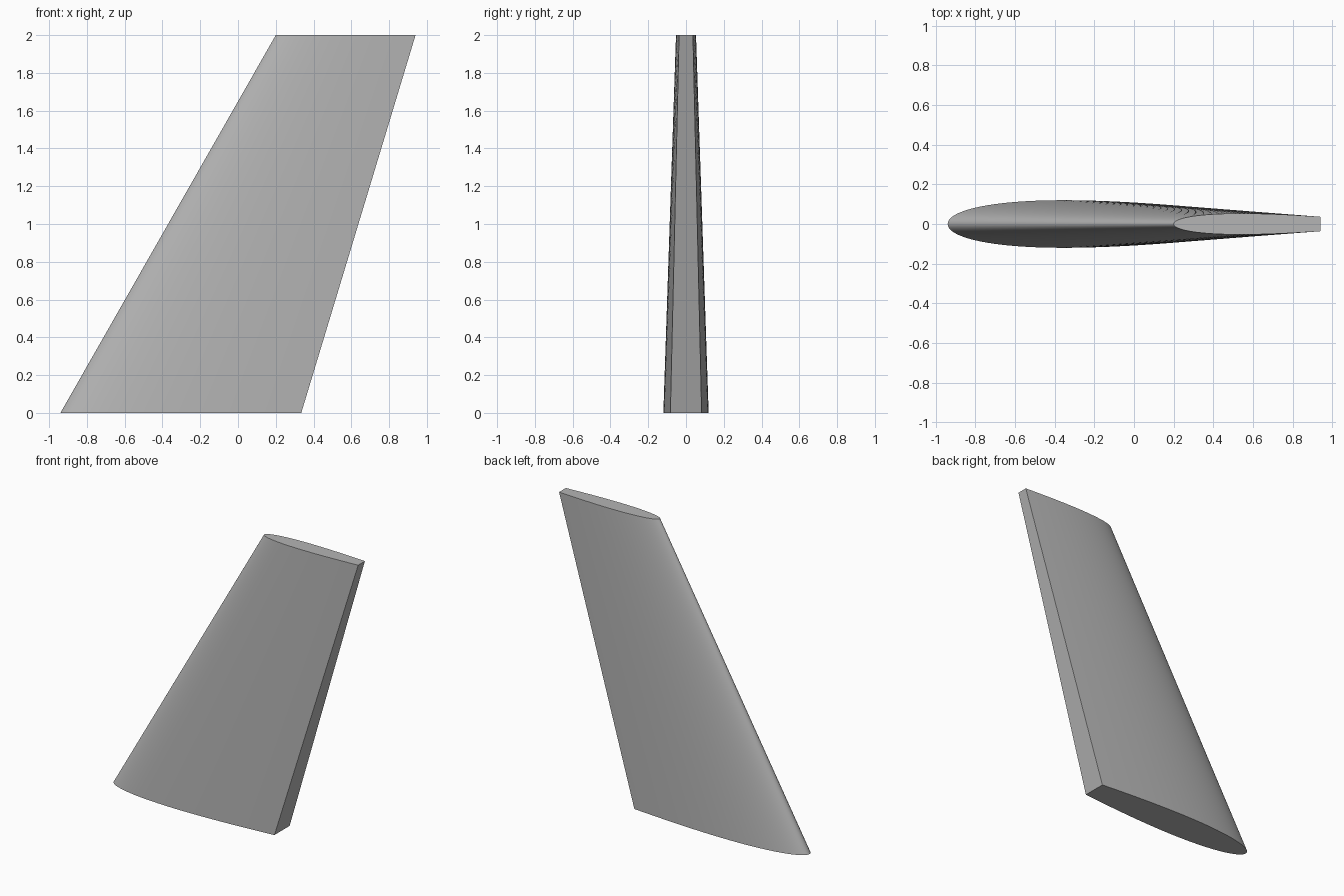
import bpy
import bmesh
import math

cube = bpy.data.objects.get("Cube")
if cube:
    bpy.data.objects.remove(cube, do_unlink=True)

STEPS = 40   # points along each side of the section
CUT = 0.65   # fraction of the full section kept before the blunt rear edge


def thickness(u):
    """Half thickness of a symmetric wing section, scaled to peak at 1."""
    return 10 * (0.2969 * math.sqrt(u) - 0.126 * u - 0.3516 * u**2
                 + 0.2843 * u**3 - 0.1015 * u**4)


def section(lead, trail, half, z):
    """Closed outline from the rear edge, round the nose and back."""
    points = []
    for i in range(-STEPS, STEPS + 1):
        s = 1 - math.cos(abs(i) / STEPS * math.pi / 2)
        side = 1 if i > 0 else -1
        points.append((lead + (trail - lead) * s, side * half * thickness(CUT * s), z))
    return points


# Tapered, swept fin lofted between root and tip
bm = bmesh.new()
root = [bm.verts.new(p) for p in section(-0.94, 0.335, 0.12, 0)]
tip = [bm.verts.new(p) for p in section(0.20, 0.94, 0.053, 2)]
count = len(root)
for i in range(count):
    j = (i + 1) % count
    bm.faces.new((root[i], root[j], tip[j], tip[i]))
bm.faces.new(root)
bm.faces.new(tip)
bmesh.ops.recalc_face_normals(bm, faces=bm.faces)
mesh = bpy.data.meshes.new("swept_fin")
bm.to_mesh(mesh)
bm.free()
fin = bpy.data.objects.new("swept_fin", mesh)
bpy.context.collection.objects.link(fin)

# Plain grey finish
grey = bpy.data.materials.new("plain_grey")
grey.use_nodes = True
colour = (0.46, 0.46, 0.46, 1)
grey.diffuse_color = colour
grey.node_tree.nodes["Principled BSDF"].inputs["Base Color"].default_value = colour
mesh.materials.append(grey)

# Smooth skin with crisp end caps and rear edge
bpy.ops.object.select_all(action="DESELECT")
fin.select_set(True)
bpy.context.view_layer.objects.active = fin
bpy.ops.object.shade_smooth_by_angle(angle=math.radians(30))
